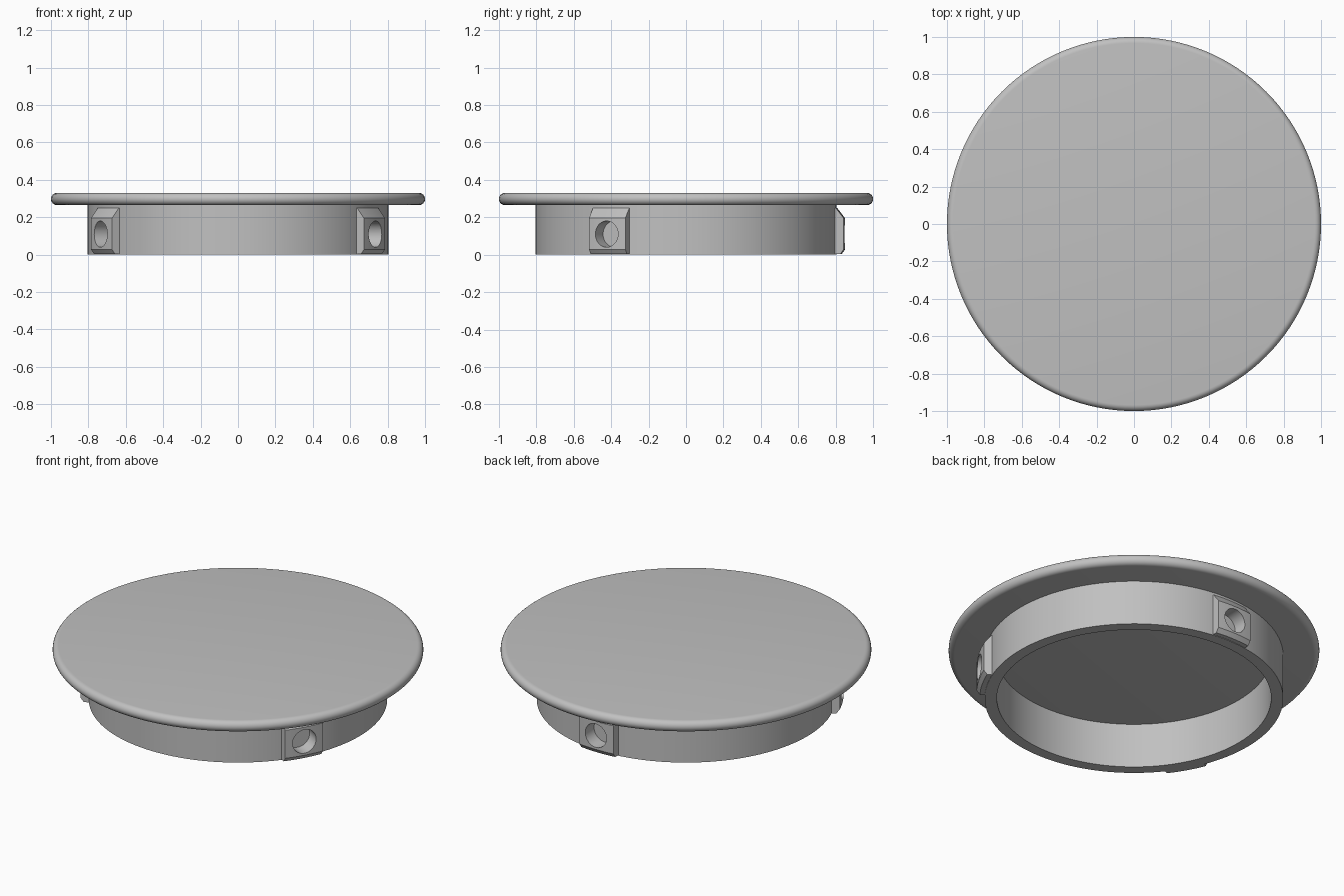
import bpy, bmesh
from math import sin, cos, pi, radians, sqrt
from mathutils import Matrix

cube = bpy.data.objects.get("Cube")
if cube:
    bpy.data.objects.remove(cube, do_unlink=True)

grey = bpy.data.materials.new("light grey")
grey.use_nodes = True
grey.diffuse_color = (0.53, 0.53, 0.53, 1)
grey.node_tree.nodes["Principled BSDF"].inputs["Base Color"].default_value = (0.53, 0.53, 0.53, 1)

SEGMENTS = 128
RING_OUT, RING_IN = 0.805, 0.74
LID_LOW, LID_TOP = 0.265, 0.33


def make_object(name, bm):
    bmesh.ops.remove_doubles(bm, verts=bm.verts, dist=1e-5)
    bmesh.ops.recalc_face_normals(bm, faces=bm.faces)
    mesh = bpy.data.meshes.new(name)
    bm.to_mesh(mesh)
    bm.free()
    mesh.materials.append(grey)
    obj = bpy.data.objects.new(name, mesh)
    bpy.context.collection.objects.link(obj)
    return obj


def loft(bm, rows, closed_rows, closed_profile):
    """Bridge successive rows of vertices with quads."""
    for i in range(len(rows) if closed_rows else len(rows) - 1):
        a, b = rows[i], rows[(i + 1) % len(rows)]
        n = len(a)
        for j in range(n if closed_profile else n - 1):
            k = (j + 1) % n
            bm.faces.new((a[j], a[k], b[k], b[j]))


def revolve(name, profile, closed):
    bm = bmesh.new()
    rows = []
    for i in range(SEGMENTS):
        a = 2 * pi * i / SEGMENTS
        rows.append([bm.verts.new((r * cos(a), r * sin(a), z)) for r, z in profile])
    loft(bm, rows, True, closed)
    if not closed:
        for end in (0, -1):
            bm.faces.new([row[end] for row in rows])
    return make_object(name, bm)


def lug(angle):
    """Chamfered block with parallel sides and a curved outer face."""
    section = [(0.785, 0.003), (0.832, 0.003), (0.85, 0.028),
               (0.85, 0.195), (0.808, 0.25), (0.785, 0.25)]
    half, steps = 0.112, 10
    bm = bmesh.new()
    rows = []
    for i in range(steps + 1):
        t = half * (2 * i / steps - 1)
        rows.append([bm.verts.new((sqrt(r * r - t * t), t, z)) for r, z in section])
    loft(bm, rows, False, True)
    bm.faces.new(rows[0])
    bm.faces.new(rows[-1])
    bm.transform(Matrix.Rotation(angle, 4, 'Z'))
    return make_object("lug", bm)


def hole_cutter(angle):
    bm = bmesh.new()
    bmesh.ops.create_cone(bm, cap_ends=True, segments=40, radius1=0.07, radius2=0.07, depth=0.2)
    bm.transform(Matrix.Rotation(angle, 4, 'Z') @ Matrix.Translation((0.865, 0, 0.11))
                 @ Matrix.Rotation(pi / 2, 4, 'Y'))
    return make_object("hole_cutter", bm)


def combine(target, tool, operation):
    mod = target.modifiers.new("combine", 'BOOLEAN')
    mod.operation = operation
    mod.solver = 'EXACT'
    mod.object = tool
    bpy.context.view_layer.objects.active = target
    bpy.ops.object.modifier_apply(modifier=mod.name)
    bpy.data.objects.remove(tool, do_unlink=True)


# Lid: flat disc with a rounded rim
fillet = (LID_TOP - LID_LOW) / 2
middle = (LID_TOP + LID_LOW) / 2
rim = [(1 - fillet + fillet * cos(a), middle + fillet * sin(a))
       for a in (radians(-90 + 15 * i) for i in range(13))]
lid = revolve("lid", rim, False)

# Ring wall under the lid
ring = revolve("ring_wall", [(RING_IN, 0), (RING_OUT, 0), (RING_OUT, LID_LOW + 0.01),
                             (RING_IN, LID_LOW + 0.01)], True)

# Three lugs with blind holes
for degrees in (90, 210, 330):
    angle = radians(degrees)
    combine(ring, lug(angle), 'UNION')
    combine(ring, hole_cutter(angle), 'DIFFERENCE')

# Smooth curved surfaces, keep sharp edges
for obj in (lid, ring):
    bpy.ops.object.select_all(action='DESELECT')
    obj.select_set(True)
    bpy.context.view_layer.objects.active = obj
    bpy.ops.object.shade_smooth_by_angle(angle=radians(25))
